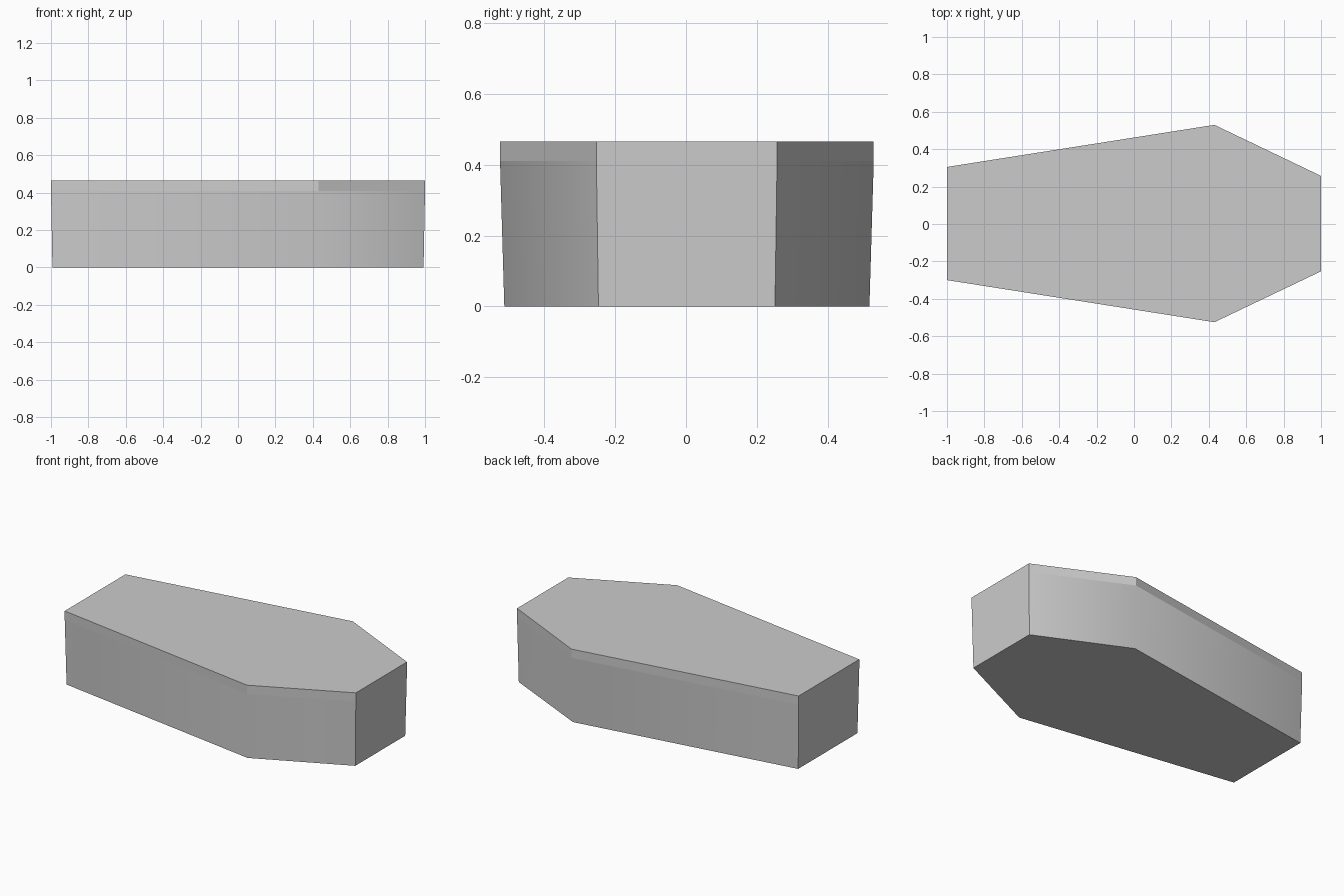
import bpy
import bmesh
import math

cube = bpy.data.objects.get("Cube")
if cube:
    bpy.data.objects.remove(cube, do_unlink=True)

# Plain grey finish
grey = bpy.data.materials.new("plain grey")
grey.use_nodes = True
colour = (0.6, 0.6, 0.6, 1)
grey.diffuse_color = colour
grey.node_tree.nodes["Principled BSDF"].inputs["Base Color"].default_value = colour

# Six-sided outline, widest at the shoulders
OUTLINE = [(-1, -0.3), (0.43, -0.525), (1, -0.253),
           (1, 0.257), (0.43, 0.53), (-1, 0.305)]
JOINT, TOP = 0.41, 0.465


def prism(name, z_low, z_high, low_scale):
    """Closed prism on the outline, its lower end scaled for taper."""
    bm = bmesh.new()
    sx, sy = low_scale
    low = [bm.verts.new((x * sx, y * sy, z_low)) for x, y in OUTLINE]
    high = [bm.verts.new((x, y, z_high)) for x, y in OUTLINE]
    bm.faces.new(low[::-1])
    bm.faces.new(high)
    for i in range(len(OUTLINE)):
        j = (i + 1) % len(OUTLINE)
        bm.faces.new((low[i], low[j], high[j], high[i]))
    mesh = bpy.data.meshes.new(name)
    bm.to_mesh(mesh)
    bm.free()
    mesh.materials.append(grey)
    obj = bpy.data.objects.new(name, mesh)
    bpy.context.collection.objects.link(obj)
    return obj


# Tapered box with softly shaded shoulders
box = prism("box", 0, JOINT, (0.992, 0.977))
bpy.ops.object.select_all(action="DESELECT")
box.select_set(True)
bpy.context.view_layer.objects.active = box
bpy.ops.object.shade_smooth_by_angle(angle=math.radians(45))

# Flat-sided lid, flush with the box
prism("lid", JOINT, TOP, (1, 1))
